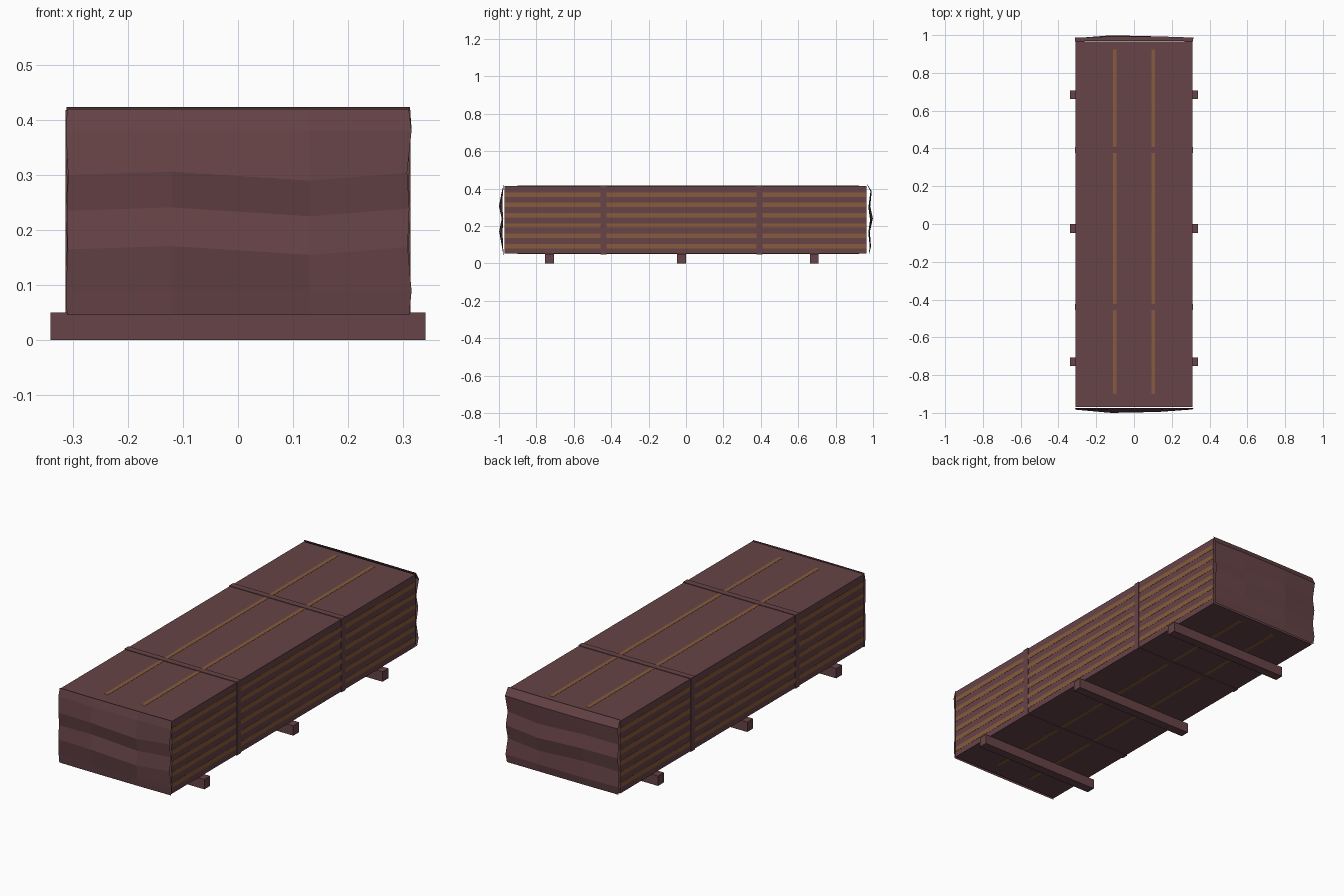
import bpy

if "Cube" in bpy.data.objects:
    bpy.data.objects.remove(bpy.data.objects["Cube"], do_unlink=True)


def material(name, rgb):
    m = bpy.data.materials.new(name)
    m.use_nodes = True
    m.diffuse_color = (*rgb, 1)
    m.node_tree.nodes["Principled BSDF"].inputs["Base Color"].default_value = (*rgb, 1)
    return m


BROWN = material("mauve brown", (0.135, 0.057, 0.063))
TAN = material("tan wood", (0.24, 0.105, 0.045))


def mesh_object(name, verts, faces, mat):
    me = bpy.data.meshes.new(name)
    me.from_pydata(verts, [], faces)
    me.materials.append(mat)
    ob = bpy.data.objects.new(name, me)
    bpy.context.collection.objects.link(ob)
    return ob


def box(name, lo, hi, mat):
    verts = [(x, y, z) for x in (lo[0], hi[0]) for y in (lo[1], hi[1]) for z in (lo[2], hi[2])]
    faces = [(0, 1, 3, 2), (4, 6, 7, 5), (0, 4, 5, 1), (2, 3, 7, 6), (0, 2, 6, 4), (1, 5, 7, 3)]
    return mesh_object(name, verts, faces, mat)


HALF, BACK, FRONT = 0.31, 0.965, -0.97
BOTTOM, TOP = 0.052, 0.415
STRAPS = (-0.44, 0.392)
STRAP_HALF = 0.016
SKIN = 0.001

# Stacked load
box("plank_stack", (-HALF, FRONT, BOTTOM), (HALF, BACK, TOP), BROWN)

# Cross skids underneath
for y in (-0.73, -0.024, 0.685):
    box("skid", (-0.34, y - 0.023, 0), (0.34, y + 0.023, 0.05), BROWN)

# Binding straps
for y in STRAPS:
    box("strap", (-HALF - 0.003, y - STRAP_HALF, BOTTOM - 0.003),
        (HALF + 0.003, y + STRAP_HALF, TOP + 0.003), BROWN)


def segments(start, end):
    stops = [start]
    for y in STRAPS:
        stops += [y - STRAP_HALF, y + STRAP_HALF]
    stops.append(end)
    return list(zip(stops[::2], stops[1::2]))


# Light strips on both sides
for row in range(6):
    z = 0.093 + row * 0.055
    for a, b in segments(FRONT, BACK):
        for s, side in ((-1, "right"), (1, "left")):
            xs = sorted((s * (HALF - SKIN), s * (HALF + SKIN)))
            box(side + "_side_strip", (xs[0], a, z - 0.012), (xs[1], b, z + 0.012), TAN)

# Light seams on the top and the underside
for x in (-0.102, 0.102):
    for a, b in segments(-0.90, 0.925):
        for z, side in ((TOP, "top"), (BOTTOM, "underside")):
            box(side + "_seam", (x - 0.01, a, z - SKIN), (x + 0.01, b, z + SKIN), TAN)


# Crumpled end covers: each row is height, edge flare, then depth at four columns
def end_cover(name, y0, direction, rows):
    verts, faces = [], []
    for z, flare, depths in rows:
        xs = (-HALF - flare / 2, -0.12, 0.13, HALF + flare)
        for i, (x, d) in enumerate(zip(xs, depths)):
            tilt = (0, 0.006, -0.01, 0.004)[i] if 0.1 < z < 0.36 else 0
            verts.append((x, y0 + direction * d, z + tilt))
    for r in range(len(rows) - 1):
        for c in range(3):
            k = r * 4 + c
            quad = (k, k + 1, k + 5, k + 4)
            faces.append(quad if direction < 0 else quad[::-1])
    return mesh_object(name, verts, faces, BROWN)


end_cover("front_cover", FRONT - 0.003, -1, [
    (0.046, 0.001, (0.002, 0.004, 0.004, 0.002)),
    (0.09, 0.005, (0.005, 0.011, 0.010, 0.005)),
    (0.165, -0.002, (0.010, 0.026, 0.020, 0.008)),
    (0.235, 0.001, (0.006, 0.012, 0.010, 0.004)),
    (0.30, -0.003, (0.010, 0.027, 0.022, 0.009)),
    (0.38, 0.005, (0.006, 0.013, 0.012, 0.006)),
    (0.42, 0.0, (0.0, 0.002, 0.002, 0.0)),
])
end_cover("back_cover", BACK + 0.004, 1, [
    (0.05, 0.0, (0.008, 0.010, 0.010, 0.010)),
    (0.09, 0.005, (0.013, 0.020, 0.017, 0.014)),
    (0.165, -0.002, (0.006, 0.014, 0.011, 0.006)),
    (0.235, 0.001, (0.015, 0.030, 0.024, 0.018)),
    (0.30, -0.003, (0.006, 0.016, 0.012, 0.008)),
    (0.385, 0.005, (0.017, 0.024, 0.024, 0.018)),
    (0.423, 0.002, (-0.002, 0.0, 0.0, -0.002)),
])
